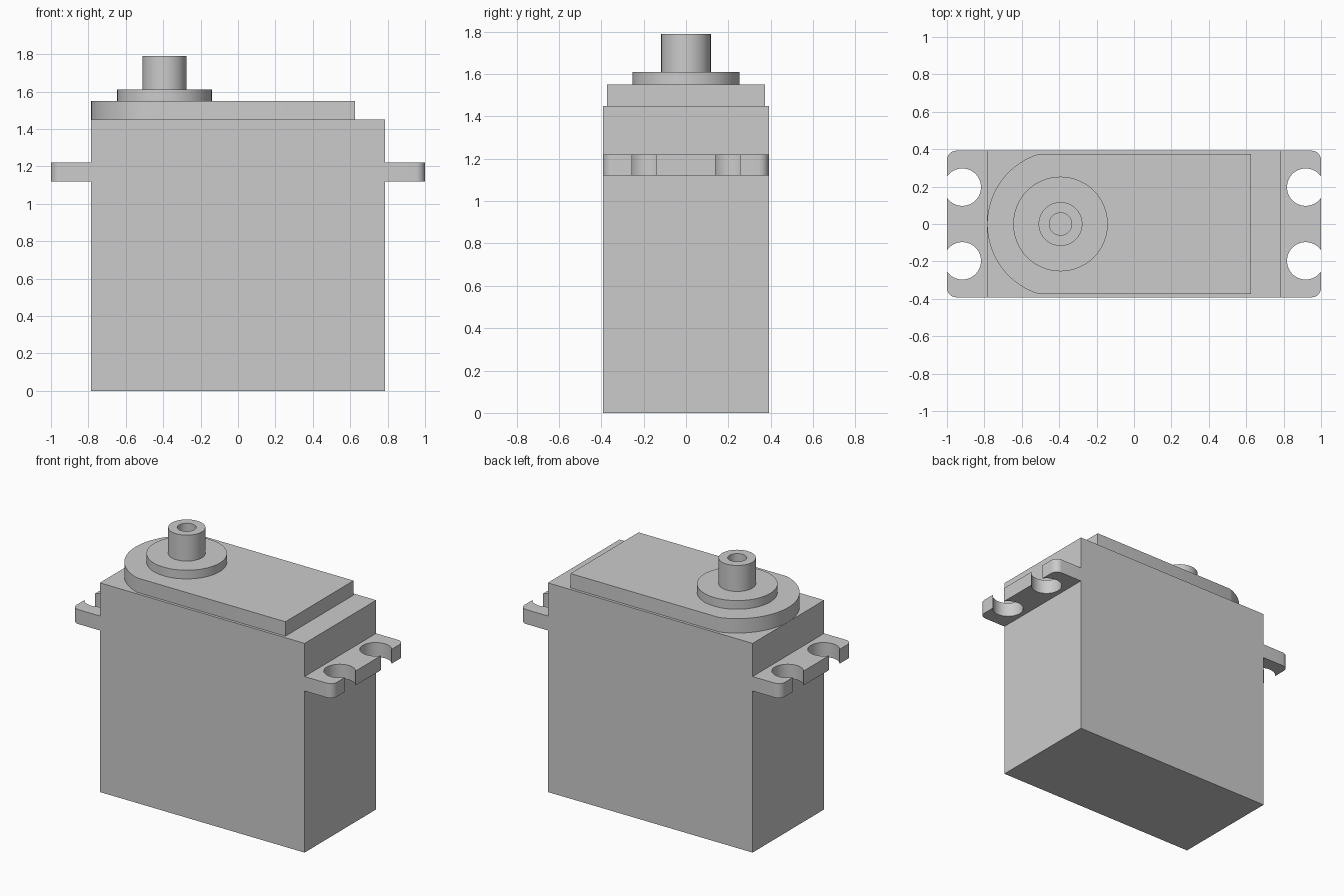
import bpy
import bmesh
from math import acos, asin, cos, pi, radians, sin, tau

cube = bpy.data.objects.get("Cube")
if cube:
    bpy.data.objects.remove(cube, do_unlink=True)

grey = bpy.data.materials.new("plain grey")
grey.use_nodes = True
colour = (0.6, 0.6, 0.6, 1)
grey.diffuse_color = colour
grey.node_tree.nodes["Principled BSDF"].inputs["Base Color"].default_value = colour

SHAFT_X = -0.393
HALF_W = 0.392
BODY_X = 0.785


def arc(cx, cy, r, start, end, steps):
    return [(cx + r * cos(start + (end - start) * i / steps),
             cy + r * sin(start + (end - start) * i / steps))
            for i in range(steps + 1)]


def finish(name, bm):
    bmesh.ops.recalc_face_normals(bm, faces=bm.faces)
    mesh = bpy.data.meshes.new(name)
    bm.to_mesh(mesh)
    bm.free()
    mesh.materials.append(grey)
    obj = bpy.data.objects.new(name, mesh)
    bpy.context.collection.objects.link(obj)
    bpy.ops.object.select_all(action="DESELECT")
    obj.select_set(True)
    bpy.context.view_layer.objects.active = obj
    bpy.ops.object.shade_smooth_by_angle(angle=radians(30))
    return obj


def extrude(name, outline, z0, z1):
    bm = bmesh.new()
    face = bm.faces.new([bm.verts.new((x, y, z0)) for x, y in outline])
    top = bmesh.ops.extrude_face_region(bm, geom=[face], use_keep_orig=True)
    verts = [v for v in top["geom"] if isinstance(v, bmesh.types.BMVert)]
    bmesh.ops.translate(bm, verts=verts, vec=(0, 0, z1 - z0))
    return finish(name, bm)


def lathe(name, profile, steps=64):
    bm = bmesh.new()
    verts = [bm.verts.new((SHAFT_X + r, 0, z)) for r, z in profile]
    edges = [bm.edges.new(pair) for pair in zip(verts, verts[1:])]
    bmesh.ops.spin(bm, geom=verts + edges, cent=(SHAFT_X, 0, 0),
                   axis=(0, 0, 1), angle=tau, steps=steps)
    bmesh.ops.remove_doubles(bm, verts=bm.verts, dist=0.0005)
    return finish(name, bm)


# Main case
extrude("case", [(-BODY_X, -HALF_W), (BODY_X, -HALF_W),
                 (BODY_X, HALF_W), (-BODY_X, HALF_W)], 0, 1.45)

# Raised lid with one round end around the shaft
lid_w = 0.373
lid_r = BODY_X + SHAFT_X
a = asin(lid_w / lid_r)
extrude("lid", [(0.625, -lid_w), (0.625, lid_w)]
        + arc(SHAFT_X, 0, lid_r, pi - a, pi + a, 48), 1.45, 1.55)

# Mounting ears with rounded corners and two open screw holes each
hole_x, hole_y, hole_r, corner = 0.918, 0.197, 0.1, 0.05
b = acos((1 - hole_x) / hole_r)
ear = [(BODY_X, -HALF_W)]
ear += arc(1 - corner, corner - HALF_W, corner, -pi / 2, 0, 8)
for y in (-hole_y, hole_y):
    ear += arc(hole_x, y, hole_r, -b, b - tau, 40)
ear += arc(1 - corner, HALF_W - corner, corner, 0, pi / 2, 8)
ear.append((BODY_X, HALF_W))
for name, side in (("left_ear", 1), ("right_ear", -1)):
    extrude(name, [(side * x, y) for x, y in ear], 1.12, 1.22)

# Collar and hollow output shaft
lathe("collar", [(0, 1.55), (0.253, 1.55), (0.253, 1.61), (0, 1.61)])
lathe("output_shaft", [(0, 1.61), (0.117, 1.61), (0.117, 1.79),
                       (0.06, 1.79), (0.06, 1.63), (0, 1.63)])
